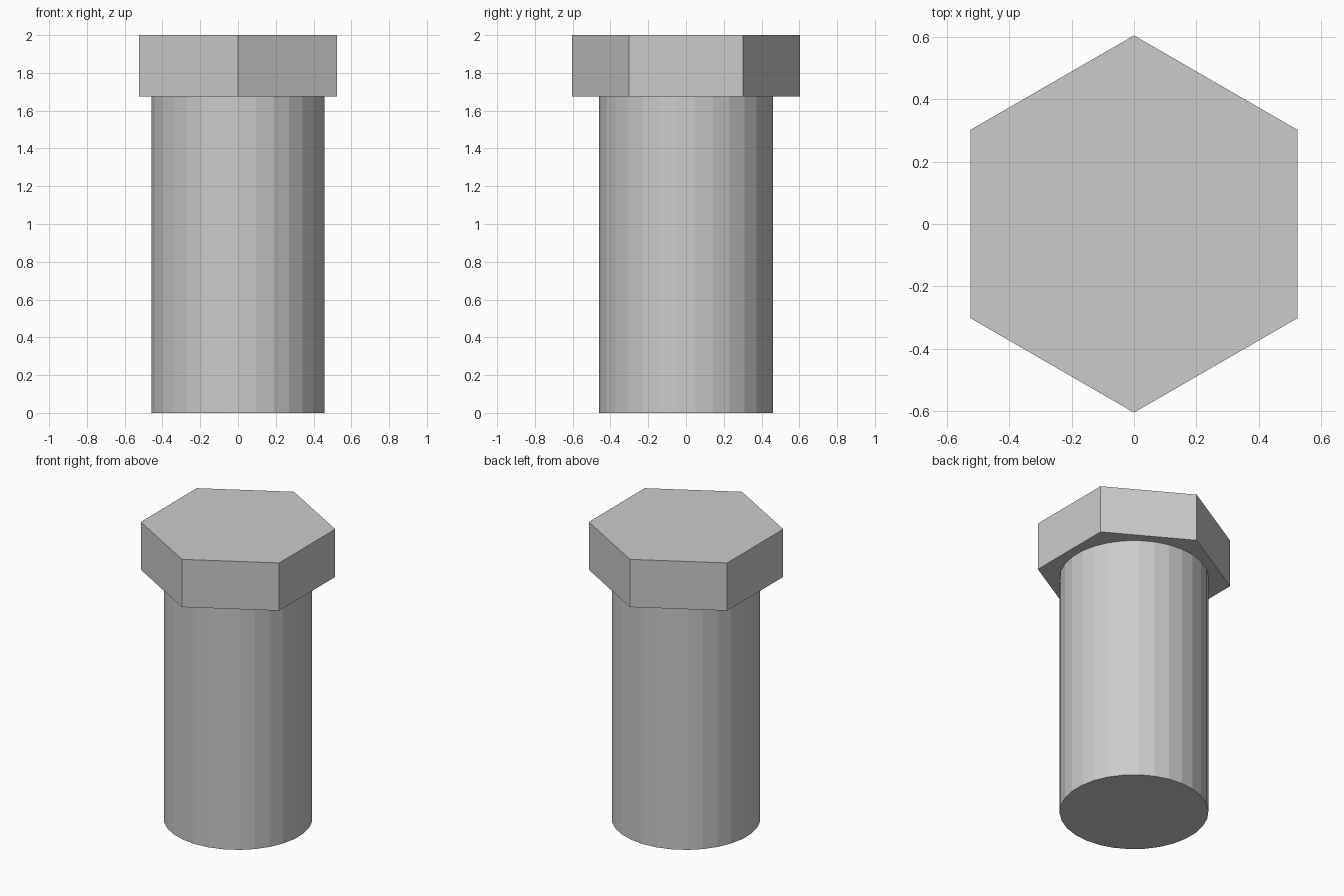
import bpy

cube = bpy.data.objects.get("Cube")
if cube:
    bpy.data.objects.remove(cube, do_unlink=True)

# Plain grey metal
GREY = (0.6, 0.6, 0.6, 1)
metal = bpy.data.materials.new("grey_metal")
metal.use_nodes = True
metal.diffuse_color = GREY
for node in metal.node_tree.nodes:
    if node.type == 'BSDF_PRINCIPLED':
        node.inputs["Base Color"].default_value = GREY


def prism(name, sides, radius, bottom, top):
    """Upright flat-shaded prism with a corner on the y axis."""
    bpy.ops.mesh.primitive_cylinder_add(
        vertices=sides, radius=radius, depth=top - bottom,
        location=(0, 0, (bottom + top) / 2))
    obj = bpy.context.object
    obj.name = name
    obj.data.materials.append(metal)
    return obj


HEAD_BOTTOM = 1.674

# Round shank and hexagonal head
prism("shank", 30, 0.461, 0, HEAD_BOTTOM)
prism("hex_head", 6, 0.604, HEAD_BOTTOM, 2)
